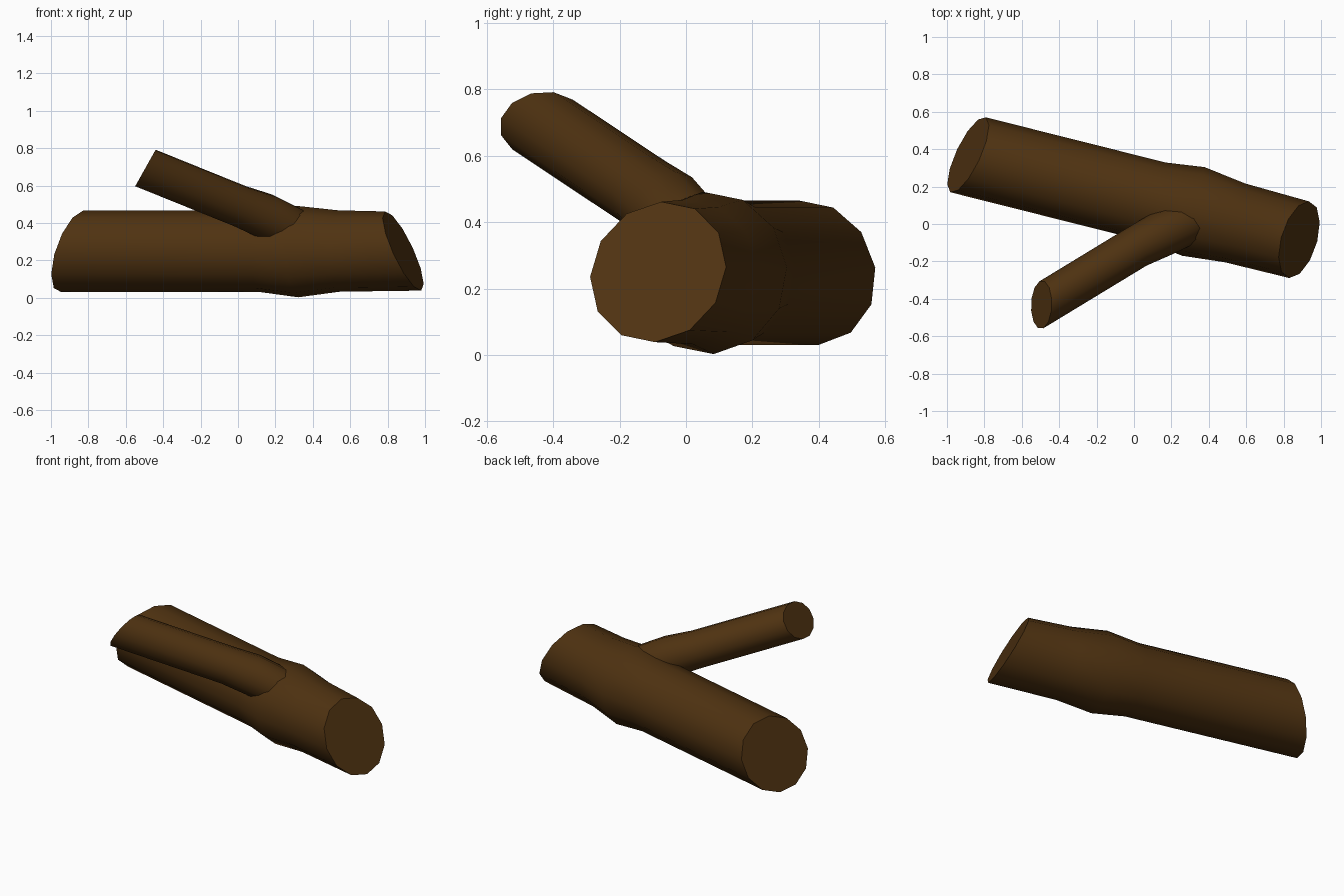
import bpy, bmesh, math
from mathutils import Vector

if "Cube" in bpy.data.objects:
    bpy.data.objects.remove(bpy.data.objects["Cube"])

bark = bpy.data.materials.new("dark_brown_bark")
bark.diffuse_color = (0.078, 0.032, 0.0055, 1)
bark.use_nodes = True
bark.node_tree.nodes["Principled BSDF"].inputs["Base Color"].default_value = bark.diffuse_color
SIDES = 12


def log(name, rings, axis, phase):
    """Tube through rings of (centre, radius, cut normal or None), closed by flat caps."""
    d = Vector(axis).normalized()
    e1 = Vector((0, 0, 1)).cross(d).normalized()
    e2 = d.cross(e1)
    bm = bmesh.new()
    loops = []
    for centre, r, cut in rings:
        c = Vector(centre)
        n = Vector(cut) if cut else d
        loop = []
        for i in range(SIDES):
            a = math.radians(phase) + math.tau * i / SIDES
            off = (e1 * math.cos(a) + e2 * math.sin(a)) * r
            off -= d * (off.dot(n) / d.dot(n))      # slide along the axis onto the saw cut
            loop.append(bm.verts.new(c + off))
        loops.append(loop)
    for a, b in zip(loops, loops[1:]):
        for i in range(SIDES):
            j = (i + 1) % SIDES
            bm.faces.new((a[i], a[j], b[j], b[i]))
    bm.faces.new(loops[0][::-1])
    bm.faces.new(loops[-1])
    bmesh.ops.recalc_face_normals(bm, faces=bm.faces)
    mesh = bpy.data.meshes.new(name)
    bm.to_mesh(mesh)
    bm.free()
    mesh.materials.append(bark)
    ob = bpy.data.objects.new(name, mesh)
    bpy.context.collection.objects.link(ob)
    bpy.ops.object.select_all(action='DESELECT')
    ob.select_set(True)
    bpy.context.view_layer.objects.active = ob
    bpy.ops.object.shade_smooth_by_angle(angle=math.radians(40))
    return ob


# main log, with a swelling where the branch grows out and slanted saw cuts
log("main_log", [
    ((-0.887, 0.37, 0.248), 0.218, (1, -0.45, -0.33)),
    ((0.115, 0.118, 0.248), 0.218, None),
    ((0.318, 0.067, 0.247), 0.245, None),
    ((0.54, 0.006, 0.25), 0.218, None),
    ((0.883, -0.084, 0.25), 0.212, (1, -0.29, 0.47)),
], (0.97, -0.246, 0), 4)

# side branch, rooted inside the log
log("side_branch", [
    ((-0.495, -0.432, 0.694), 0.113, (1, 0, -0.56)),
    ((0.01, -0.125, 0.49), 0.113, None),
    ((0.15, -0.053, 0.435), 0.123, None),
    ((0.30, 0.015, 0.365), 0.118, None),
    ((0.42, 0.06, 0.29), 0.10, None),
], (1, 0.6, -0.4), 0)
